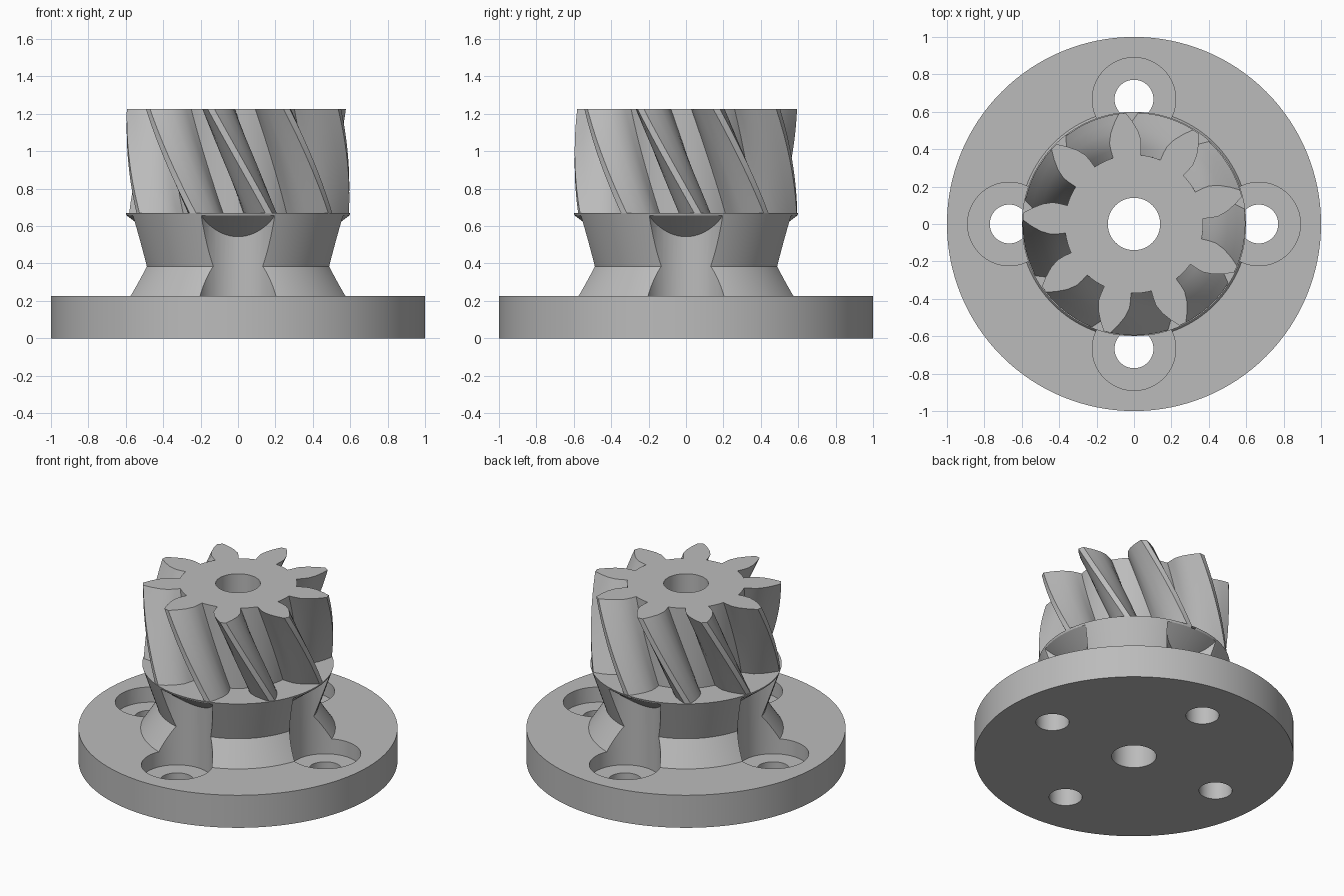
import bpy
import bmesh
from math import cos, sin, radians, tau

if "Cube" in bpy.data.objects:
    bpy.data.objects.remove(bpy.data.objects["Cube"], do_unlink=True)

BORE, DECK, SHOULDER, TOP = 0.14, 0.225, 0.67, 1.225
TEETH, TWIST, PHASE = 9, radians(30), radians(16)

grey = bpy.data.materials.new("plain grey")
grey.use_nodes = True
grey.diffuse_color = (0.5, 0.5, 0.5, 1)
grey.node_tree.nodes["Principled BSDF"].inputs["Base Color"].default_value = (0.5, 0.5, 0.5, 1)


def make_object(name, bm):
    bmesh.ops.recalc_face_normals(bm, faces=bm.faces)
    mesh = bpy.data.meshes.new(name)
    bm.to_mesh(mesh)
    bm.free()
    mesh.materials.append(grey)
    obj = bpy.data.objects.new(name, mesh)
    bpy.context.collection.objects.link(obj)
    return obj


def lathe(name, profile, segments=128):
    """Revolve a closed (radius, height) profile around z."""
    bm = bmesh.new()
    rings = [[bm.verts.new((r * cos(tau * s / segments), r * sin(tau * s / segments), z))
              for r, z in profile] for s in range(segments)]
    for s in range(segments):
        a, b = rings[s - 1], rings[s]
        for i in range(len(profile)):
            bm.faces.new((a[i - 1], b[i - 1], b[i], a[i]))
    return make_object(name, bm)


def cylinder(name, radius, x, y, bottom, top):
    bm = bmesh.new()
    bmesh.ops.create_cone(bm, cap_ends=True, segments=64, radius1=radius,
                          radius2=radius, depth=top - bottom)
    bmesh.ops.translate(bm, verts=bm.verts, vec=(x, y, (top + bottom) / 2))
    return make_object(name, bm)


def cut(target, tool):
    """Subtract the tool from the target and apply."""
    mod = target.modifiers.new("cut", 'BOOLEAN')
    mod.operation, mod.solver, mod.object = 'DIFFERENCE', 'EXACT', tool
    bpy.context.view_layer.objects.active = target
    bpy.ops.object.modifier_apply(modifier=mod.name)


def discard(obj):
    bpy.data.objects.remove(obj, do_unlink=True)


# Flange and waisted hub with the centre bore
hub = lathe("flanged_hub", [(BORE, 0), (1, 0), (1, DECK), (0.61, DECK),
                            (0.505, 0.385), (0.6, SHOULDER), (BORE, SHOULDER)])

# Conical collar that stays under the gear inside each screw pocket
collar = lathe("collar_guard", [(0.3, 0.435), (0.6, 0.66), (0.6, 0.9), (0.3, 0.9)])

# Four screw holes with counterbored pockets that bite into the hub
for k in range(4):
    x, y = 0.667 * cos(tau * k / 4), 0.667 * sin(tau * k / 4)
    pocket = cylinder("pocket_cutter", 0.223, x, y, 0.12, 0.8)
    cut(pocket, collar)
    hole = cylinder("hole_cutter", 0.104, x, y, -0.1, 0.2)
    for tool in (pocket, hole):
        cut(hub, tool)
        discard(tool)
discard(collar)

# Helical gear: tooth flank as (radius, half angle in degrees)
flank = [(0.37, 11.5), (0.41, 11.4), (0.45, 10.9), (0.5, 8.4), (0.55, 5), (0.595, 1.8)]
tooth = [(r, -a) for r, a in flank] + [(r, a) for r, a in reversed(flank)]
tooth += [(0.37, a) for a in (15.7, 20, 24.3)]
outline = [(r, radians(a) + PHASE + tau * t / TEETH) for t in range(TEETH) for r, a in tooth]
LEVELS = 24

bm = bmesh.new()


def ring(points, z, turn=0):
    return [bm.verts.new((r * cos(a + turn), r * sin(a + turn), z)) for r, a in points]


def bridge(a, b):
    for i in range(len(a)):
        bm.faces.new((a[i - 1], a[i], b[i], b[i - 1]))


bore_points = [(BORE, a) for r, a in outline]
layers = []
for level in range(LEVELS + 1):
    f = level / LEVELS
    layers.append(ring(outline, SHOULDER + f * (TOP - SHOULDER), TWIST * (1 - f)))
for lower, upper in zip(layers, layers[1:]):
    bridge(lower, upper)
bore_top = ring(bore_points, TOP)
bridge(layers[-1], bore_top)
bridge(bore_top, ring(bore_points, SHOULDER))
gear = make_object("helical_gear", bm)

# Smooth round surfaces, keep machined edges crisp
bpy.ops.object.select_all(action='DESELECT')
for obj in (hub, gear):
    obj.select_set(True)
bpy.context.view_layer.objects.active = hub
bpy.ops.object.shade_smooth_by_angle(angle=radians(28))
